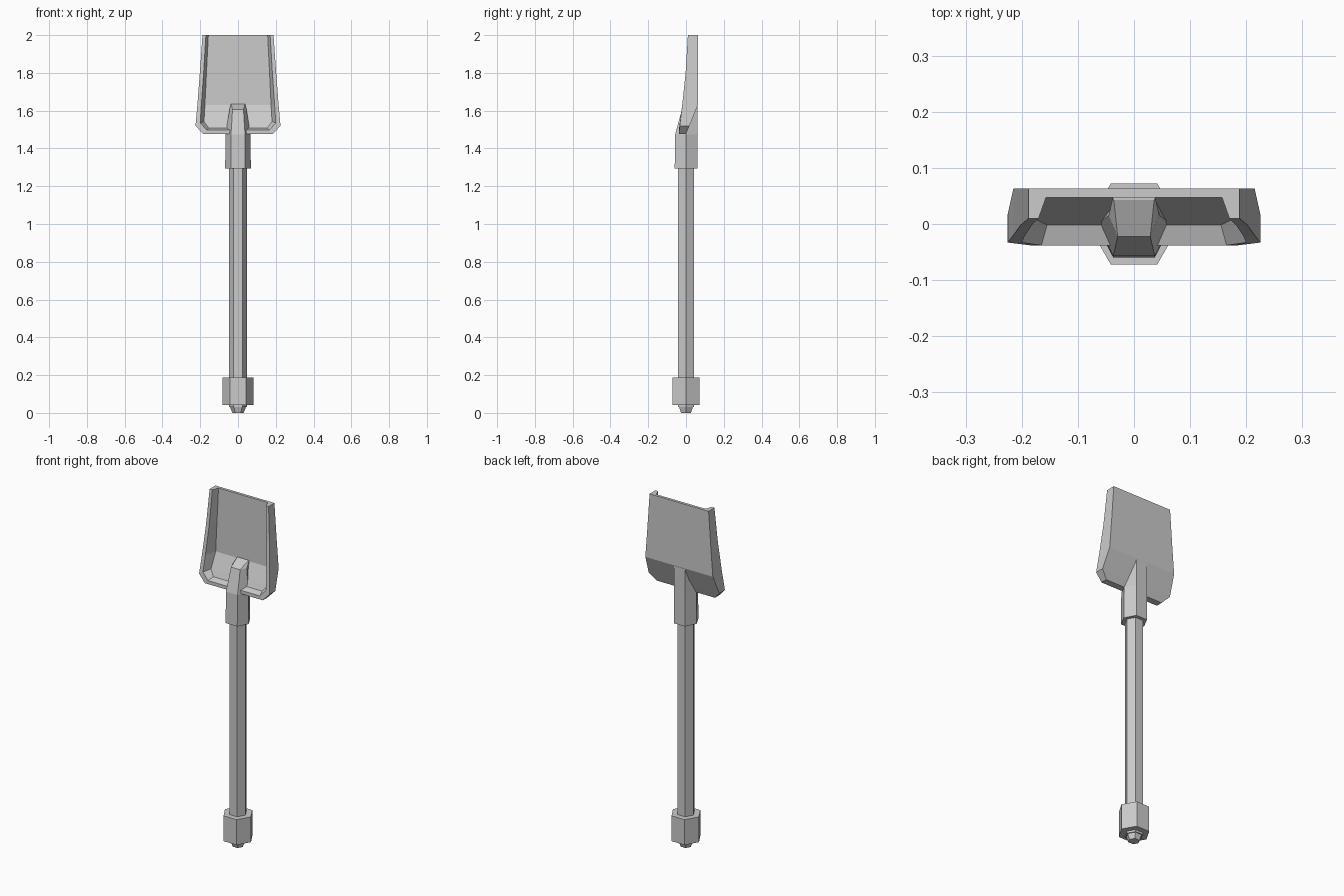
import bpy, bmesh
from math import cos, sin, pi

if "Cube" in bpy.data.objects:
    bpy.data.objects.remove(bpy.data.objects["Cube"])


def finish(name, bm):
    bmesh.ops.recalc_face_normals(bm, faces=bm.faces)
    mesh = bpy.data.meshes.new(name)
    bm.to_mesh(mesh)
    bm.free()
    obj = bpy.data.objects.new(name, mesh)
    bpy.context.collection.objects.link(obj)
    return obj


def bridge(bm, a, b, closed=False):
    n = len(a)
    for i in range(n if closed else n - 1):
        j = (i + 1) % n
        bm.faces.new((a[i], a[j], b[j], b[i]))


def loft(name, sections):
    """Closed cross-sections joined bottom to top, with capped ends."""
    bm = bmesh.new()
    rings = [[bm.verts.new(p) for p in s] for s in sections]
    for a, b in zip(rings, rings[1:]):
        bridge(bm, a, b, True)
    bm.faces.new(rings[0])
    bm.faces.new(rings[-1])
    return finish(name, bm)


def hexagon(r, z):
    return [(r * cos(i * pi / 3), r * sin(i * pi / 3), z) for i in range(6)]


def socket_section(z, side, side_y, front, front_y, back=0.035, back_y=0.061):
    return [(side, side_y, z), (back, back_y, z), (-back, back_y, z),
            (-side, side_y, z), (-front, front_y, z), (front, front_y, z)]


# Six-sided shaft, end knob and tapered tip
loft("shaft", [hexagon(0.048, 0.03), hexagon(0.048, 1.34)])
loft("end_knob", [hexagon(0.083, 0.042), hexagon(0.083, 0.188)])
loft("end_tip", [hexagon(0.030, 0.0), hexagon(0.048, 0.045)])

# Socket that tapers onto the blade
loft("socket", [
    socket_section(1.295, 0.068, 0, 0.037, -0.060),
    socket_section(1.475, 0.066, 0, 0.037, -0.057),
    socket_section(1.605, 0.045, 0.015, 0.029, -0.022),
    socket_section(1.635, 0.038, 0.047, 0.036, 0.043),
])

# Blade: right half of each outline, from top edge to bottom corner
outlines = {
    "back": [(.188, .063, 2), (.202, .063, 1.8), (.215, .063, 1.63),
             (.225, .018, 1.52), (.185, .0, 1.477)],
    "front": [(.188, .010, 2), (.202, -.002, 1.8), (.215, -.020, 1.63),
              (.225, -.033, 1.52), (.185, -.038, 1.477)],
    "inner": [(.170, .010, 2), (.182, -.002, 1.8), (.194, -.020, 1.63),
              (.200, -.033, 1.535), (.165, -.038, 1.497)],
    "floor": [(.157, .047, 2), (.167, .047, 1.8), (.175, .047, 1.63),
              (.180, .011, 1.542), (.155, -.002, 1.508)],
}
bm = bmesh.new()
loops = []
for pts in outlines.values():
    mirrored = [(-x, y, z) for x, y, z in reversed(pts)]
    loops.append([bm.verts.new(p) for p in pts + mirrored])
for a, b in zip(loops, loops[1:]):
    bridge(bm, a, b)
# Back sheet and floor sheet
for loop in (loops[0], loops[3]):
    half = len(loop) // 2
    bridge(bm, loop[:half], loop[half:][::-1])
# Open top edge of the blade
first = [l[0] for l in loops]
last = [l[-1] for l in loops]
bm.faces.new(first + last[::-1])
finish("blade", bm)
